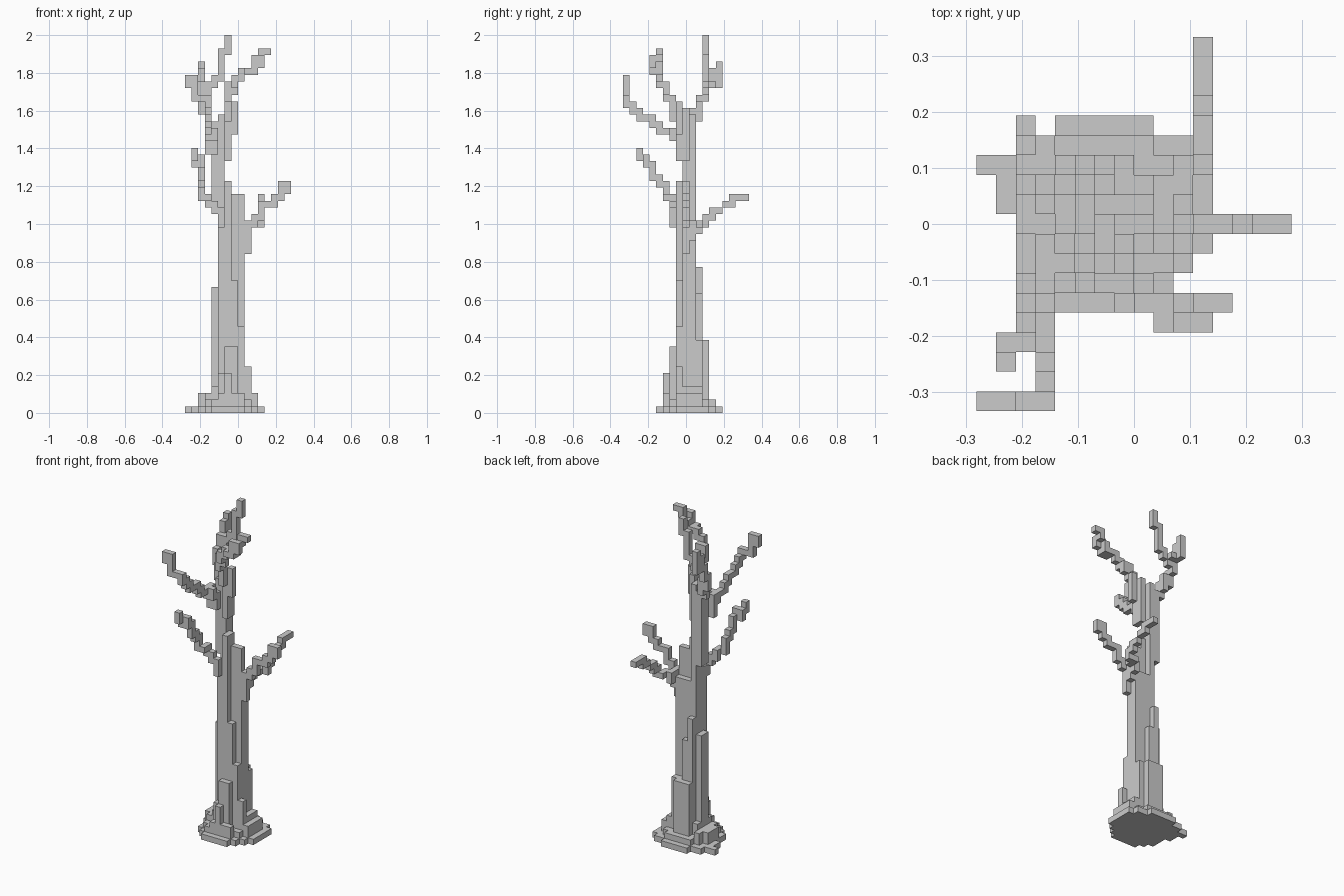
import bpy
import bmesh
from mathutils import Vector

# Remove the default cube
cube = bpy.data.objects.get("Cube")
if cube:
    bpy.data.objects.remove(cube, do_unlink=True)

UNIT = 2 / 57          # edge length of one block
occupied = set()       # every block already claimed by a part
parts = {}             # part name -> blocks


def add_box(name, xs, ys, zs):
    """Fill an inclusive range of blocks, skipping those already used."""
    cells = parts.setdefault(name, set())
    for i in range(xs[0], xs[1] + 1):
        for j in range(ys[0], ys[1] + 1):
            for k in range(zs[0], zs[1] + 1):
                if (i, j, k) not in occupied:
                    occupied.add((i, j, k))
                    cells.add((i, j, k))


def add_branch(name, steps):
    """Each step is a short upright run of blocks: x, y, bottom, top."""
    for x, y, low, high in steps:
        add_box(name, (x, x), (y, y), (low, high))


# Spreading base slab: one row of blocks per depth step, front to back
base_rows = [(-4, 0), (-5, 1), (-6, 2), (-6, 3), (-6, 3),
             (-7, 3), (-7, 3), (-8, 3), (-6, 2), (-4, 0)]
for offset, span in enumerate(base_rows):
    add_box("base_slab", span, (offset - 4, offset - 4), (0, 0))

# Roots stepping up to the trunk
add_box("roots", (-5, 1), (-2, 3), (1, 1))
add_box("roots", (-4, 0), (-3, 4), (1, 1))
add_box("roots", (-6, -5), (0, 2), (1, 2))
add_box("roots", (-5, -5), (-1, 3), (1, 2))
add_box("roots", (2, 2), (-1, 2), (1, 2))
add_box("roots", (-3, 0), (-3, -3), (1, 2))
add_box("roots", (-2, -2), (-3, -3), (1, 5))
add_box("roots", (-3, -1), (-2, -2), (1, 5))
add_box("roots", (-2, -1), (-2, -2), (1, 9))
add_box("roots", (1, 1), (-1, -1), (1, 6))
add_box("roots", (1, 1), (0, 2), (1, 3))
add_box("roots", (-3, -1), (3, 3), (1, 10))

# Lower trunk, tapering upward
add_box("lower_trunk", (-3, 0), (0, 1), (1, 27))
add_box("lower_trunk", (-3, -2), (-1, -1), (1, 27))
add_box("lower_trunk", (-1, -1), (-1, -1), (1, 19))
add_box("lower_trunk", (0, 0), (-1, -1), (1, 12))
add_box("lower_trunk", (-4, -4), (0, 1), (1, 18))
add_box("lower_trunk", (-4, -4), (-1, 2), (1, 3))
add_box("lower_trunk", (-3, -3), (2, 2), (1, 21))
add_box("lower_trunk", (-2, -2), (2, 2), (1, 17))
add_box("lower_trunk", (-1, 0), (2, 2), (1, 10))
add_box("lower_trunk", (-1, 0), (0, 0), (28, 32))
add_box("lower_trunk", (-2, -2), (-1, 0), (28, 34))

# Upper trunk
add_box("upper_trunk", (-3, -3), (0, 1), (28, 44))
add_box("upper_trunk", (-4, -4), (0, 1), (31, 43))
add_box("upper_trunk", (-2, -2), (-1, 0), (38, 45))
add_box("upper_trunk", (-1, -1), (-1, -1), (42, 46))

# Branches
add_branch("left_branch", [
    (1, 0, 24, 28), (2, 0, 28, 29), (3, 0, 29, 31), (4, 0, 31, 31),
    (5, 0, 31, 32), (6, 0, 32, 34), (7, 0, 33, 34)])

add_branch("back_left_branch", [
    (1, 1, 26, 28), (1, 2, 27, 28), (2, 2, 28, 28), (2, 3, 28, 28),
    (3, 3, 28, 29), (3, 4, 29, 30), (3, 5, 30, 30), (3, 6, 31, 31),
    (3, 7, 31, 32), (3, 8, 32, 32), (3, 9, 32, 32)])

add_branch("lower_right_branch", [
    (-3, -1, 28, 29), (-3, -2, 28, 30), (-4, -2, 30, 31), (-5, -2, 31, 32),
    (-6, -3, 32, 34), (-5, -3, 32, 32), (-6, -4, 34, 35), (-6, -5, 35, 37),
    (-6, -6, 37, 38), (-7, -6, 37, 38), (-7, -7, 38, 39)])

add_branch("upper_left_branch", [
    (-2, -2, 44, 47), (-2, -3, 47, 49), (-1, -3, 48, 49), (-1, -4, 49, 50),
    (0, -4, 50, 51), (1, -4, 51, 51), (1, -5, 51, 51), (2, -5, 51, 53),
    (2, -4, 51, 52), (3, -5, 52, 53), (3, -4, 53, 54), (4, -4, 54, 54)])

add_branch("upper_right_branch", [
    (-4, -1, 39, 41), (-5, -1, 39, 42), (-4, -2, 41, 42), (-5, -3, 42, 42),
    (-5, -2, 41, 42), (-5, -4, 42, 43), (-5, -5, 43, 44),
    (-5, -6, 44, 44), (-5, -7, 44, 45), (-5, -8, 45, 46), (-5, -9, 46, 47),
    (-6, -9, 47, 47), (-7, -9, 47, 50), (-8, -9, 49, 50)])

add_branch("top_branch", [
    (-5, 1, 43, 45), (-5, 2, 44, 46), (-6, 2, 45, 47), (-6, 3, 47, 49),
    (-5, 3, 48, 49), (-4, 3, 49, 50), (-3, 3, 50, 54), (-2, 3, 54, 56)])

add_branch("top_twig", [
    (-5, 4, 49, 49), (-6, 4, 49, 51), (-6, 5, 49, 52)])

# Single bark colour
bark = bpy.data.materials.new("grey_bark")
bark.use_nodes = True
colour = (0.6, 0.6, 0.6, 1)
bark.diffuse_color = colour
bark.node_tree.nodes["Principled BSDF"].inputs["Base Color"].default_value = colour


def build(name, cells):
    """Make a flat-faced mesh from the exposed sides of the blocks."""
    bm = bmesh.new()
    for cell in cells:
        centre = Vector((cell[0] + 0.5, cell[1], cell[2] + 0.5))
        for axis in range(3):
            for sign in (-1, 1):
                near = list(cell)
                near[axis] += sign
                if tuple(near) in occupied:
                    continue
                normal, u = Vector(), Vector()
                normal[axis] = sign / 2
                u[(axis + 1) % 3] = 0.5
                v = normal.cross(u) * 2
                mid = centre + normal
                corners = (mid - u - v, mid + u - v, mid + u + v, mid - u + v)
                bm.faces.new([bm.verts.new(c * UNIT) for c in corners])
    bmesh.ops.remove_doubles(bm, verts=bm.verts, dist=UNIT / 100)
    # Join the flat areas into larger panels
    bmesh.ops.dissolve_limit(bm, angle_limit=0.01, verts=bm.verts, edges=bm.edges)
    mesh = bpy.data.meshes.new(name)
    bm.to_mesh(mesh)
    bm.free()
    mesh.materials.append(bark)
    bpy.context.collection.objects.link(bpy.data.objects.new(name, mesh))


for part_name, part_cells in parts.items():
    build(part_name, part_cells)
